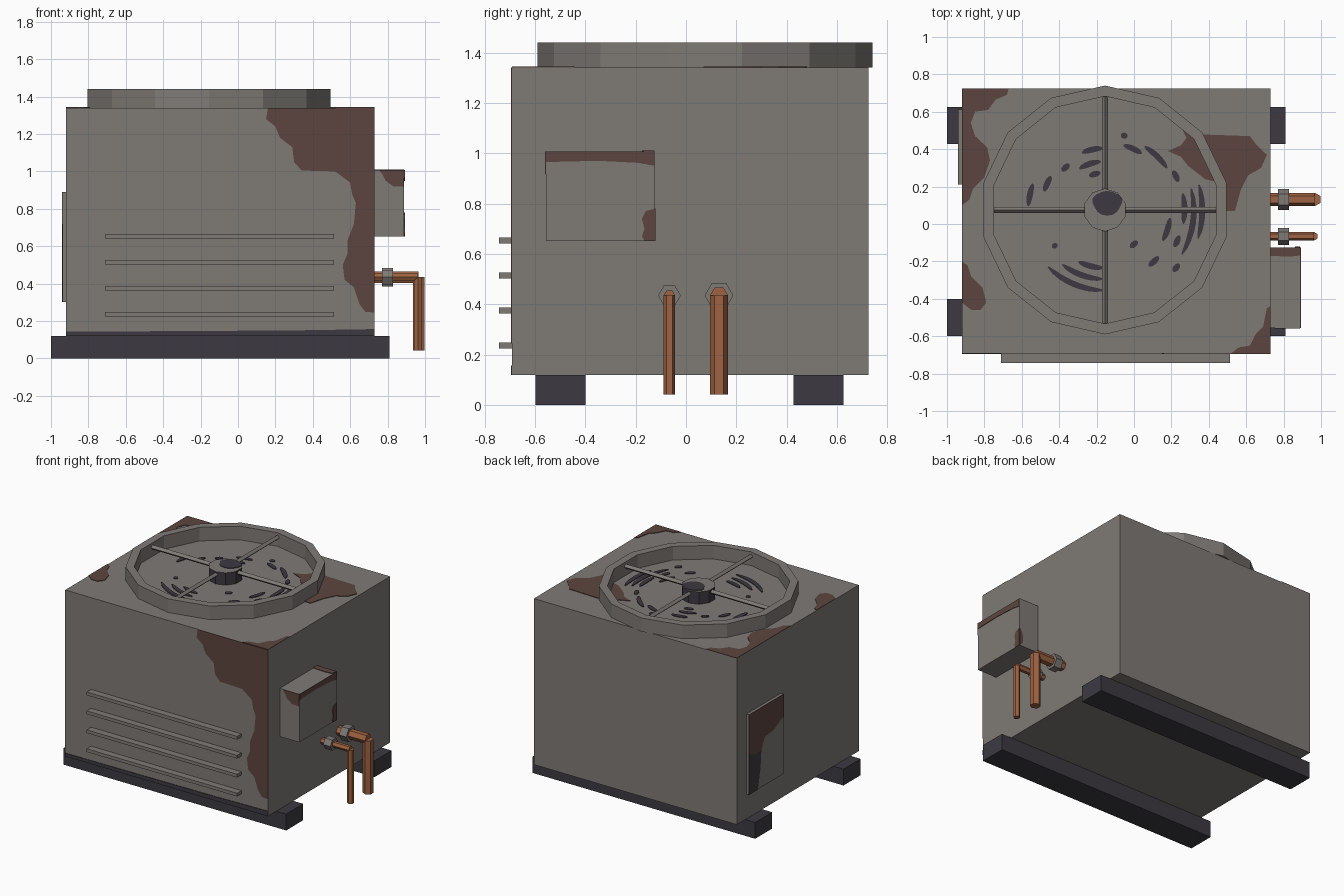
import bpy, bmesh, math
from mathutils import Vector, Matrix

if "Cube" in bpy.data.objects:
    bpy.data.objects.remove(bpy.data.objects["Cube"])


def material(name, col):
    m = bpy.data.materials.new(name)
    m.diffuse_color = (*col, 1)
    m.use_nodes = True
    m.node_tree.nodes["Principled BSDF"].inputs["Base Color"].default_value = m.diffuse_color
    return m


GREY = material("weathered grey", (0.212, 0.196, 0.182))
RUST = material("rust brown", (0.107, 0.060, 0.050))
DARK = material("dark charcoal", (0.045, 0.042, 0.053))
COPPER = material("copper", (0.340, 0.125, 0.054))


def finish(name, bm, *mats):
    bmesh.ops.recalc_face_normals(bm, faces=bm.faces)
    me = bpy.data.meshes.new(name)
    bm.to_mesh(me)
    bm.free()
    ob = bpy.data.objects.new(name, me)
    for m in mats:
        me.materials.append(m)
    bpy.context.collection.objects.link(ob)
    return ob


def box(name, x, y, z, mat):
    bm = bmesh.new()
    bmesh.ops.create_cube(bm, size=1)
    for v in bm.verts:
        v.co = [(a + b) / 2 + c * (b - a) for (a, b), c in zip((x, y, z), v.co)]
    return finish(name, bm, mat)


def rod(name, a, b, r, n, mat, spin=0):
    """Prism with n sides from point a to point b."""
    a, b = Vector(a), Vector(b)
    d = b - a
    bm = bmesh.new()
    bmesh.ops.create_cone(bm, cap_ends=True, segments=n, radius1=r, radius2=r, depth=d.length)
    rot = Vector((0, 0, 1)).rotation_difference(d).to_matrix().to_4x4()
    bm.transform(Matrix.Translation((a + b) / 2) @ rot @ Matrix.Rotation(spin, 4, 'Z'))
    return finish(name, bm, mat)


def patch(name, axis, d, pts, mat, t=0.004):
    """Thin painted plate on the plane where coordinate `axis` equals d; t is signed outward."""
    bm = bmesh.new()

    def place(u, v):
        co = [u, v]
        co.insert(axis, d)
        return bm.verts.new(co)
    face = bm.faces.new([place(u, v) for u, v in pts])
    out = bmesh.ops.extrude_face_region(bm, geom=[face], use_keep_orig=True)
    step = Vector((0, 0, 0))
    step[axis] = t
    bmesh.ops.translate(bm, vec=step, verts=[e for e in out["geom"] if isinstance(e, bmesh.types.BMVert)])
    return finish(name, bm, mat)


# Cabinet and base rails
X0, X1, Y0, Y1, Z0, Z1 = -0.92, 0.73, -0.692, 0.724, 0.12, 1.34
box("cabinet", (X0, X1), (Y0, Y1), (Z0, Z1), GREY)
box("front_rail", (-1, 0.81), (-0.598, -0.4), (0, Z0), DARK)
box("back_rail", (-1, 0.81), (0.428, 0.625), (0, Z0), DARK)

# Front louvres
for i in range(4):
    z = 0.237 + i * 0.139
    box(f"louvre_{i + 1}", (-0.71, 0.512), (-0.742, Y0), (z - 0.012, z + 0.012), GREY)

# Front paint: dark bottom edge and rust
patch("front_base_strip", 1, Y0, [(X0, Z0), (X1, Z0), (X1, 0.157), (0.3, 0.15), (X0, 0.143)], DARK, -0.004)
patch("front_rust", 1, Y0, [
    (X1, Z1), (0.16, Z1), (0.15, 1.28), (0.2, 1.24), (0.225, 1.18), (0.29, 1.13), (0.3, 1.05),
    (0.34, 1.005), (0.52, 1.0), (0.56, 0.97), (0.6, 0.94), (0.61, 0.88), (0.63, 0.83), (0.62, 0.72),
    (0.585, 0.63), (0.585, 0.56), (0.56, 0.5), (0.57, 0.42), (0.62, 0.38), (0.65, 0.29),
    (0.68, 0.25), (X1, 0.245)], RUST, -0.004)

# Rust on the top
patch("top_rust_back_left", 2, Z1, [
    (X0, Y1), (-0.67, Y1), (-0.68, 0.69), (-0.74, 0.665), (-0.78, 0.61), (-0.85, 0.6), (-0.872, 0.54),
    (-0.85, 0.47), (-0.785, 0.41), (-0.77, 0.34), (-0.8, 0.25), (-0.86, 0.19), (-0.88, 0.13), (X0, 0.1)], RUST)
patch("top_rust_front_left", 2, Z1, [
    (X0, -0.2), (-0.89, -0.22), (-0.87, -0.28), (-0.81, -0.34), (-0.79, -0.42), (-0.82, -0.46),
    (-0.87, -0.46), (X0, -0.42)], RUST)
patch("top_rust_front_right", 2, Z1, [
    (X1, -0.44), (0.71, -0.45), (0.69, -0.55), (0.65, -0.59), (0.62, -0.65), (0.56, -0.66),
    (0.52, Y0), (X1, Y0)], RUST)
patch("top_rust_right", 2, Z1, [
    (0.26, 0.5), (0.32, 0.48), (0.62, 0.47), (0.65, 0.43), (0.71, 0.37), (0.68, 0.3), (0.61, 0.26),
    (0.57, 0.18), (0.54, 0.07), (0.49, 0.07), (0.46, 0.22), (0.38, 0.24), (0.29, 0.31), (0.25, 0.36),
    (0.18, 0.39), (0.25, 0.42), (0.28, 0.46)], RUST)

# Fan ring: 14-sided square-section band
CX, CY = -0.155, 0.075
bm = bmesh.new()
loops = []
for r, z in ((0.665, Z1), (0.665, 1.44), (0.608, 1.44), (0.608, Z1)):
    angs = [math.pi / 2 + math.tau * i / 14 for i in range(14)]
    loops.append([bm.verts.new((CX + r * math.cos(a), CY + r * math.sin(a), z)) for a in angs])
for k in range(4):
    p, q = loops[k], loops[(k + 1) % 4]
    for i in range(14):
        j = (i + 1) % 14
        bm.faces.new((p[i], p[j], q[j], q[i]))
finish("fan_ring", bm, GREY)

# Spokes and hub
rod("spoke_lengthwise", (CX - 0.598, CY, 1.408), (CX + 0.598, CY, 1.408), 0.017, 4, GREY)
rod("spoke_crosswise", (CX, CY - 0.61, 1.408), (CX, CY + 0.61, 1.408), 0.017, 4, GREY)
hub = rod("fan_hub", (CX, CY, Z1), (CX, CY, 1.43), 0.115, 10, GREY)
hub.data.materials.append(DARK)
for f in hub.data.polygons:
    f.material_index = int(abs(f.normal.z) < 0.5)
blob = [(CX + 0.012 + (0.078 + 0.008 * math.sin(3 * a)) * math.cos(a), CY + 0.036 + 0.066 * math.sin(a))
        for a in (math.tau * i / 16 for i in range(16))]
patch("hub_dark_mark", 2, 1.43, blob, DARK)

# Dark curved slots below the ring: radius, start and end angle in degrees
slots = [(0.52, -17, 15), (0.475, -30, 14), (0.425, -10, 12), (0.42, -28, -19), (0.35, -28, -7),
         (0.49, -42, -36), (0.38, -52, -41), (0.24, -56, -44), (0.43, -135, -91), (0.37, -128, -92),
         (0.31, -117, -92), (0.33, -147, -142), (0.36, 57, 74), (0.4, 34, 58), (0.42, 21, 30),
         (0.41, 73, 78), (0.33, 92, 112), (0.26, 95, 122), (0.2, 97, 115), (0.34, 148, 163),
         (0.41, 160, 177), (0.31, 128, 138)]
for n, (r, a0, a1) in enumerate(slots):
    outer, inner = [], []
    for i in range(9):
        t = i / 8
        a = math.radians(a0 + (a1 - a0) * t)
        w = 0.004 + 0.012 * math.sqrt(math.sin(math.pi * t) + 1e-6)
        for pts, rr in ((outer, r + w), (inner, r - w)):
            pts.append((CX + rr * math.cos(a), CY + rr * math.sin(a)))
    patch(f"fan_slot_{n + 1}", 2, Z1, outer + inner[::-1], DARK, 0.005)

# Electrical box on the right with its rust
BX, BY0, BY1, BZ0, BZ1 = 0.888, -0.556, -0.125, 0.652, 1.007
box("control_box", (X1, BX), (BY0, BY1), (BZ0, BZ1), GREY)
patch("box_rust_top_band", 0, BX, [(BY0, BZ1), (BY1, BZ1), (BY1, 0.95), (-0.19, 0.962), (-0.35, 0.97),
                                   (BY0, 0.965)], RUST)
patch("box_rust_corner", 0, BX, [(BY1, 0.78), (-0.16, 0.77), (-0.175, 0.74), (-0.165, 0.7), (-0.175, 0.67),
                                 (-0.165, BZ0), (BY1, BZ0)], RUST)
patch("box_rust_front", 1, BY0, [(0.755, BZ1), (BX, BZ1), (BX, 0.918), (0.83, 0.92), (0.79, 0.95),
                                 (0.775, 0.98)], RUST, -0.004)
patch("box_rust_lid", 2, BZ1, [(X1, BY1), (X1, -0.17), (0.83, -0.175), (BX, -0.168), (BX, BY1)], RUST)
patch("box_rust_back", 1, BY1, [(BX, 0.78), (0.865, 0.75), (0.86, 0.68), (BX, BZ0)], RUST)

# Access panel on the left with rust and a dark worn strip
PX, PY0, PY1, PZ0, PZ1 = -0.938, 0.21, 0.612, 0.302, 0.89
box("access_panel", (PX, X0), (PY0, PY1), (PZ0, PZ1), GREY)
patch("panel_rust", 0, PX, [(PY0, PZ1), (PY1, PZ1), (PY1, 0.6), (0.54, 0.57), (0.47, 0.58), (0.43, 0.66),
                            (0.33, 0.67), (0.25, 0.71), (PY0, 0.72)], RUST, -0.004)
patch("panel_dark_strip", 0, PX, [(PY1, 0.6), (0.54, 0.57), (0.47, 0.58), (0.48, 0.45), (0.51, PZ0),
                                  (PY1, PZ0)], DARK, -0.004)

# Copper pipes with hexagonal nuts (corners pointing along y)
PZ = 0.435
for name, y, r, x, nut in (("small", -0.066, 0.023, 0.962, 0.045), ("large", 0.131, 0.036, 0.966, 0.057)):
    rod(f"{name}_pipe_horizontal", (X1, y, PZ), (x, y, PZ), r, 6, COPPER)
    rod(f"{name}_pipe_vertical", (x, y, 0.042), (x, y, PZ), r, 6, COPPER)
    rod(f"{name}_pipe_nut", (0.77, y, PZ), (0.828, y, PZ), nut, 6, GREY)
